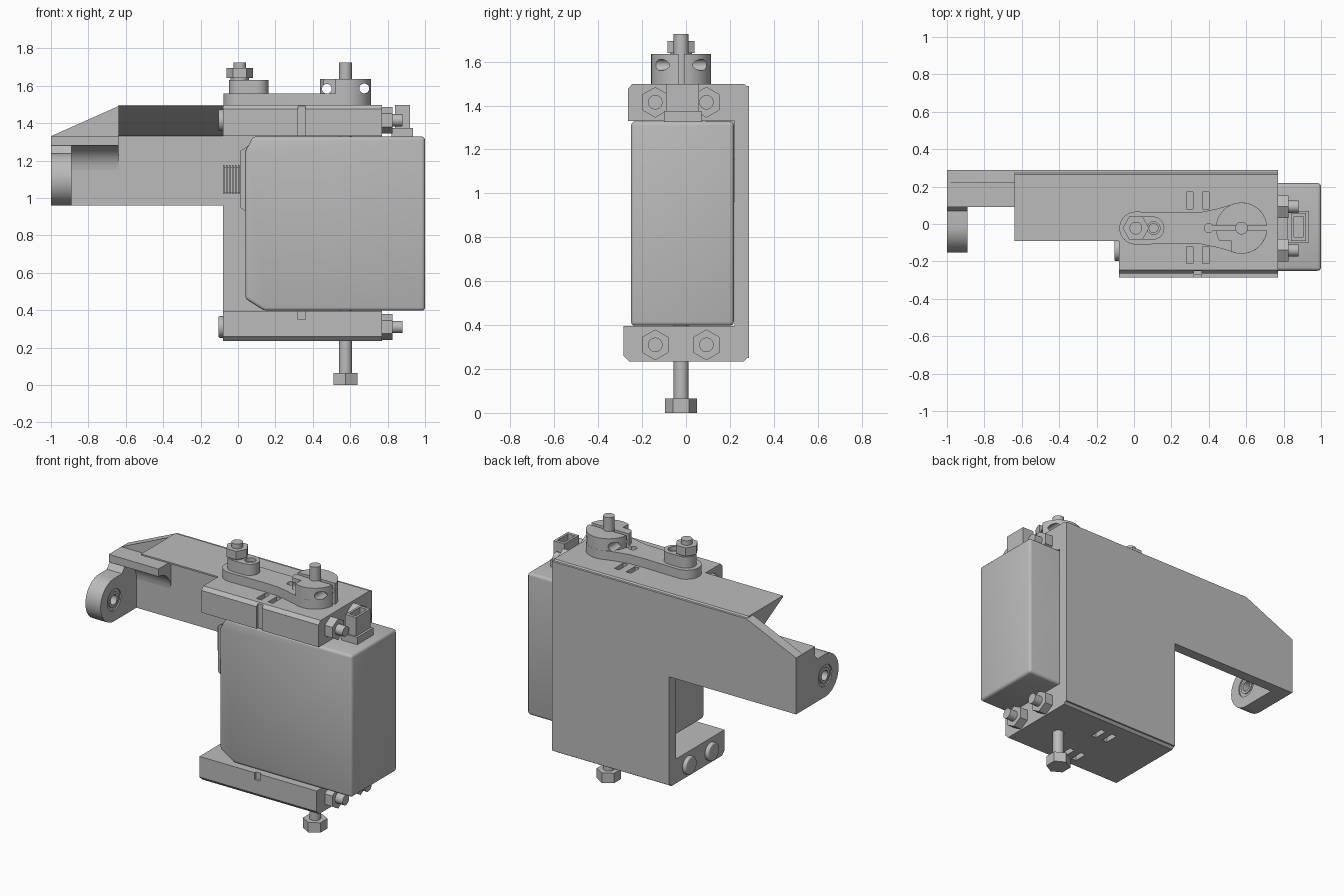
import bpy, bmesh, math
from mathutils import Vector

cube = bpy.data.objects.get("Cube")
if cube:
    bpy.data.objects.remove(cube, do_unlink=True)

grey = bpy.data.materials.new("plain grey")
grey.use_nodes = True
grey.diffuse_color = (0.5, 0.5, 0.5, 1)
grey.node_tree.nodes["Principled BSDF"].inputs["Base Color"].default_value = (0.5, 0.5, 0.5, 1)

PLACE = {"x": lambda p, t: Vector((t, p[0], p[1])),
         "y": lambda p, t: Vector((p[0], t, p[1])),
         "z": lambda p, t: Vector((p[0], p[1], t))}


def apply(ob, mod):
    with bpy.context.temp_override(object=ob, active_object=ob, selected_objects=[ob]):
        bpy.ops.object.modifier_apply(modifier=mod.name)


def prism(name, pts, axis, a, b, bevel=0):
    """Extrude a flat profile along an axis from a to b."""
    bm = bmesh.new()
    low = [bm.verts.new(PLACE[axis](p, a)) for p in pts]
    face = bm.faces.new(low)
    ext = bmesh.ops.extrude_face_region(bm, geom=[face])
    new = [v for v in ext["geom"] if isinstance(v, bmesh.types.BMVert)]
    shift = PLACE[axis]((0, 0), b) - PLACE[axis]((0, 0), a)
    bmesh.ops.translate(bm, verts=new, vec=shift)
    bmesh.ops.recalc_face_normals(bm, faces=bm.faces)
    me = bpy.data.meshes.new(name)
    bm.to_mesh(me)
    bm.free()
    me.materials.append(grey)
    ob = bpy.data.objects.new(name, me)
    bpy.context.collection.objects.link(ob)
    if bevel:
        m = ob.modifiers.new("bevel", "BEVEL")
        m.width, m.segments, m.limit_method = bevel, 3, "ANGLE"
        apply(ob, m)
    return ob


def box(name, x0, x1, y0, y1, z0, z1, bevel=0):
    return prism(name, [(x0, y0), (x1, y0), (x1, y1), (x0, y1)], "z", z0, z1, bevel)


def arc(u, v, r, start=0, end=360, n=32):
    full = end - start >= 360
    count = n if full else n + 1
    return [(u + r * math.cos(math.radians(start + (end - start) * i / n)),
             v + r * math.sin(math.radians(start + (end - start) * i / n))) for i in range(count)]


def rod(name, axis, u, v, r, a, b):
    return prism(name, arc(u, v, r), axis, a, b)


def hexagon(name, axis, u, v, r, a, b, turn=0):
    return prism(name, arc(u, v, r, turn, turn + 360, 6), axis, a, b)


def cut(ob, *cutters):
    for c in cutters:
        c.hide_render = True
        m = ob.modifiers.new("cut", "BOOLEAN")
        m.operation, m.solver, m.object = "DIFFERENCE", "EXACT", c
        apply(ob, m)
        bpy.data.objects.remove(c, do_unlink=True)


# Bracket back plate, with the arm reaching out to the right
prism("back_plate", [(-1, .96), (-.08, .96), (-.08, .25), (.77, .25), (.77, 1.49),
                     (-.64, 1.49), (-1, 1.33)], "y", .22, .288)

# Upper and lower clamp blocks, chamfered on their long outer edges
top_block = prism("upper_block", [(-.265, 1.33), (.22, 1.33), (.288, 1.33), (.288, 1.475), (.265, 1.498),
                                  (-.245, 1.498), (-.265, 1.475)], "x", -.08, .77)
low_block = prism("lower_block", [(-.285, .395), (.288, .395), (.288, .26), (.263, .235),
                                  (-.26, .235), (-.285, .26)], "x", -.08, .77)
for block, z0, z1 in ((top_block, 1.42, 1.6), (low_block, .1, .3)):
    for x in (.28, .365):
        for y in (-.21, .08):
            cut(block, box("slot_cutter", x, x + .035, y, y + .09, z0, z1))
cut(top_block, box("groove_cutter", .32, .36, -.3, -.25, 1.3, 1.6))
cut(low_block, box("groove_cutter", .32, .36, -.3, -.27, .35, .45))

# Overhanging web joining the arm to the upper block
prism("arm_web", [(.288, 1.33), (.2, 1.33), (-.09, 1.488), (-.09, 1.498), (.265, 1.498),
                  (.288, 1.475)], "x", -.64, -.08)

# Ledge at the arm tip with a curved underside
ledge = [(.23, 1.33), (.09, 1.33), (.09, 1.28)] + arc(.09, 1.15, .13, 90, 0, 8)[1:]
prism("arm_ledge", ledge + [(.23, 1.15)], "x", -1, -.64)

# Pivot lug with its bearing
lug = prism("pivot_lug", arc(-.012, 1.1, .14, 90, 270, 24) + [(.23, .96), (.23, 1.3), (.1, 1.28), (.07, 1.24)],
            "x", -1, -.89)
cut(lug, rod("bore_cutter", "x", -.012, 1.1, .07, -1.1, -.8))
for name, outer, inner, inset in (("bearing_outer", .07, .05, .008), ("bearing_inner", .05, .032, .002)):
    ring = rod(name, "x", -.012, 1.1, outer, -1 + inset, -.89 - inset)
    cut(ring, rod("bore_cutter", "x", -.012, 1.1, inner, -1.1, -.8))

# Servo body with side cover and cable relief
prism("servo_body", [(1, .397), (.14, .397), (.04, .46), (.04, 1.25), (.08, 1.328), (1, 1.328)],
      "y", -.25, .218, .018)
prism("servo_side_cover", [(.05, .92), (.01, .95), (.01, 1.25), (.07, 1.29)], "y", -.22, .2)
box("cable_relief", -.075, .02, -.09, .05, 1.03, 1.165)
for i in range(6):
    x = -.08 + i * .016
    box("relief_rib", x, x + .008, -.1, .06, 1.02, 1.175)

# Long clamp bolts with heads and nuts
for z in (1.415, .31):
    for y in (-.14, .093):
        hexagon("clamp_nut", "x", y, z, .07, .77, .825, 30)
        rod("clamp_bolt_tip", "x", y, z, .033, .76, .88)
        if z < 1 or y < 0:
            prism("clamp_bolt_head", arc(y, z, .058), "x", -.105, -.07, .008)

# Central pivot bolt
hexagon("pivot_bolt_head", "z", .575, -.022, .073, 0, .065, 90)
rod("pivot_bolt", "z", .575, -.022, .034, .03, 1.725)

# Hollow cable socket beside the upper block
box("socket_base", .82, .935, -.1, .07, 1.32, 1.375)
socket = box("socket", .84, .92, -.09, .06, 1.33, 1.498)
cut(socket, box("socket_cutter", .855, .905, -.07, .04, 1.4, 1.6))

# Servo horn plate, narrowing then widening into the hub
near = arc(.01, -.022, .088, 90, 270, 20)
edge = [(.25, .083), (.36, .086), (.45, .105)]
hub = arc(.575, -.022, .137, -115, 115, 32)
horn = prism("horn_plate", near + [(x, -.022 - d) for x, d in edge] + hub
             + [(x, -.022 + d) for x, d in reversed(edge)], "z", 1.497, 1.557)

# Clamp hub, split by a slot and drilled across
clamp = prism("horn_hub", arc(.575, -.022, .137), "z", 1.53, 1.635)
cut(clamp, box("split_cutter", .4, .75, -.035, -.009, 1.5, 1.7),
    rod("screw_cutter", "y", .475, 1.583, .026, -.3, .3),
    rod("screw_cutter", "y", .675, 1.585, .026, -.3, .3),
    box("flat_cutter", .4, .52, -.2, -.09, 1.557, 1.7))
cut(horn, box("split_cutter", .4, .75, -.035, -.009, 1.45, 1.7),
    rod("slot_end_cutter", "z", .4, -.022, .024, 1.45, 1.7))

# Raised boss and linkage bolt at the narrow end of the horn
boss = prism("horn_boss", arc(.015, -.022, .062, 90, 270, 16) + arc(.1, -.022, .062, -90, 90, 16),
             "z", 1.55, 1.63)
cut(boss, rod("boss_hole_cutter", "z", .105, -.022, .034, 1.57, 1.7))
rod("boss_pin", "z", .105, -.022, .026, 1.55, 1.61)
hexagon("linkage_nut", "z", .01, -.022, .071, 1.64, 1.695, 0)
rod("linkage_washer", "z", .01, -.022, .05, 1.62, 1.645)
rod("linkage_bolt", "z", .01, -.022, .034, 1.6, 1.725)

# Smooth curved sides while keeping edges crisp
for ob in bpy.data.objects:
    ob.select_set(ob.type == "MESH")
    if ob.type == "MESH":
        bpy.context.view_layer.objects.active = ob
bpy.ops.object.shade_smooth_by_angle(angle=math.radians(32))
